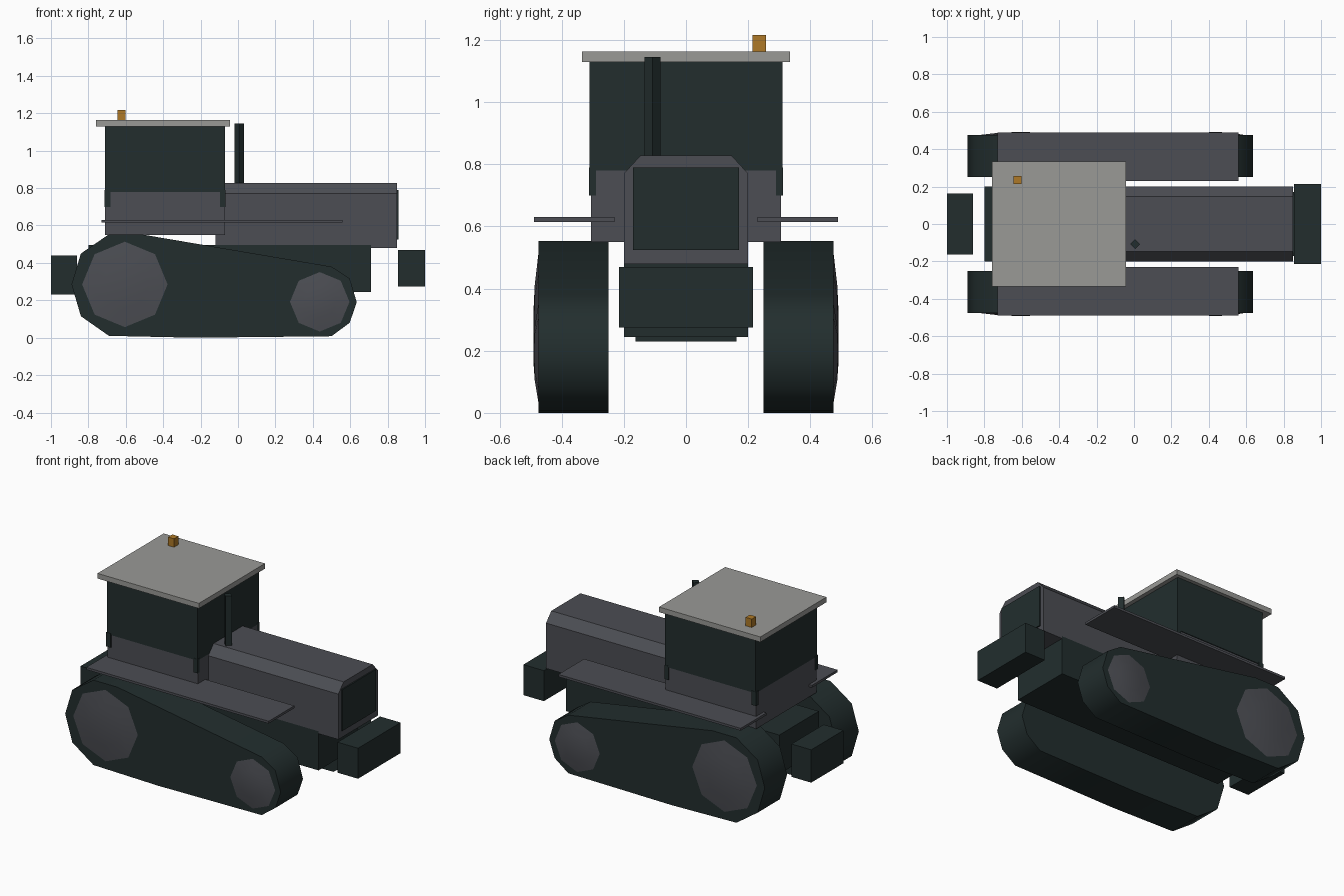
import bpy
import bmesh
from math import radians, cos, sin, pi

if "Cube" in bpy.data.objects:
    bpy.data.objects.remove(bpy.data.objects["Cube"], do_unlink=True)


def material(name, r, g, b):
    m = bpy.data.materials.new(name)
    m.use_nodes = True
    m.diffuse_color = (r, g, b, 1)
    m.node_tree.nodes["Principled BSDF"].inputs["Base Color"].default_value = (r, g, b, 1)
    return m


GREY = material("body grey", 0.072, 0.075, 0.087)
DARK = material("dark green black", 0.016, 0.027, 0.027)
ROOF = material("light grey", 0.32, 0.32, 0.305)
AMBER = material("amber", 0.42, 0.19, 0.02)


def finish(name, bm, mat, smooth=None):
    bmesh.ops.recalc_face_normals(bm, faces=bm.faces)
    me = bpy.data.meshes.new(name)
    bm.to_mesh(me)
    bm.free()
    me.materials.append(mat)
    ob = bpy.data.objects.new(name, me)
    bpy.context.collection.objects.link(ob)
    if smooth:
        bpy.ops.object.select_all(action="DESELECT")
        ob.select_set(True)
        bpy.context.view_layer.objects.active = ob
        bpy.ops.object.shade_smooth_by_angle(angle=radians(smooth))
    return ob


def box(name, x, y, z, mat):
    """Box from (min, max) ranges."""
    bm = bmesh.new()
    bmesh.ops.create_cube(bm, size=1)
    for v in bm.verts:
        v.co = [r[0] if c < 0 else r[1] for c, r in zip(v.co, (x, y, z))]
    return finish(name, bm, mat)


def extrude(name, points, shift, mat, smooth=None):
    """Closed outline swept along a vector."""
    bm = bmesh.new()
    face = bm.faces.new([bm.verts.new(p) for p in points])
    new = bmesh.ops.extrude_face_region(bm, geom=[face])["geom"]
    # The starting outline stays as the opposite cap
    bmesh.ops.translate(bm, vec=shift, verts=[g for g in new if isinstance(g, bmesh.types.BMVert)])
    if not any(len(f.verts) == len(points) and f.calc_center_median().y == points[0][1] for f in bm.faces):
        bmesh.ops.holes_fill(bm, edges=bm.edges)
    return finish(name, bm, mat, smooth)


def wheel(name, x, z, radius, side):
    """Shallow eight-sided dome on the outer face of a track."""
    bm = bmesh.new()
    rings = []
    for scale, y in ((1, 0.474), (0.53, 0.487), (0.17, 0.491)):
        rings.append([bm.verts.new((x + radius * scale * cos(i * pi / 4), side * y,
                                    z + radius * scale * sin(i * pi / 4))) for i in range(8)])
    for a, b in zip(rings, rings[1:]):
        for i in range(8):
            j = (i + 1) % 8
            bm.faces.new((a[i], a[j], b[j], b[i]))
    bm.faces.new(rings[-1])
    bm.faces.new(rings[0][::-1])
    return finish(name, bm, GREY, 40)


# Chassis, counterweights and hood
box("chassis", (-0.80, 0.71), (-0.20, 0.20), (0.245, 0.495), DARK)
box("front_weight", (0.855, 1.0), (-0.215, 0.215), (0.275, 0.47), DARK)
box("rear_hitch", (-1.0, -0.86), (-0.163, 0.163), (0.23, 0.44), DARK)
hood = [(-0.2, 0.48), (0.2, 0.48), (0.2, 0.77), (0.147, 0.828), (-0.147, 0.828), (-0.2, 0.77)]
extrude("hood", [(-0.12, y, z) for y, z in hood], (0.97, 0, 0), GREY)
box("grille", (0.845, 0.858), (-0.17, 0.17), (0.525, 0.79), DARK)

# Cab
box("cab_base", (-0.71, -0.07), (-0.305, 0.305), (0.55, 0.78), GREY)
box("cab_windows", (-0.71, -0.07), (-0.31, 0.31), (0.78, 1.13), DARK)
box("roof", (-0.76, -0.043), (-0.334, 0.334), (1.13, 1.163), ROOF)
box("beacon", (-0.645, -0.602), (0.214, 0.257), (1.163, 1.217), AMBER)

# Four-sided exhaust stack
bm = bmesh.new()
bmesh.ops.create_cone(bm, cap_ends=True, segments=4, radius1=0.026, radius2=0.026, depth=0.34)
bmesh.ops.translate(bm, vec=(0.006, -0.108, 0.975), verts=bm.verts)
finish("exhaust", bm, DARK)

# Parts repeated on both sides
track = [(-0.89, 0.285), (-0.84, 0.45), (-0.69, 0.553), (-0.52, 0.553), (0.50, 0.38),
         (0.597, 0.317), (0.635, 0.19), (0.597, 0.08), (0.50, 0.008), (-0.23, 0.0),
         (-0.69, 0.01), (-0.84, 0.115)]
for side, label in ((1, "back"), (-1, "front")):
    extrude(label + "_track", [(x, side * 0.25, z) for x, z in track],
            (0, side * 0.225, 0), DARK, 50)
    wheel(label + "_drive_wheel", -0.605, 0.285, 0.237, side)
    wheel(label + "_idler_wheel", 0.437, 0.192, 0.165, side)
    box(label + "_fender", (-0.73, 0.56), sorted((side * 0.23, side * 0.49)), (0.615, 0.63), GREY)
    for end, x in (("rear", (-0.715, -0.682)), ("fore", (-0.095, -0.068))):
        box(label + "_" + end + "_cab_post", x, sorted((side * 0.29, side * 0.312)),
            (0.70, 0.79), DARK)
